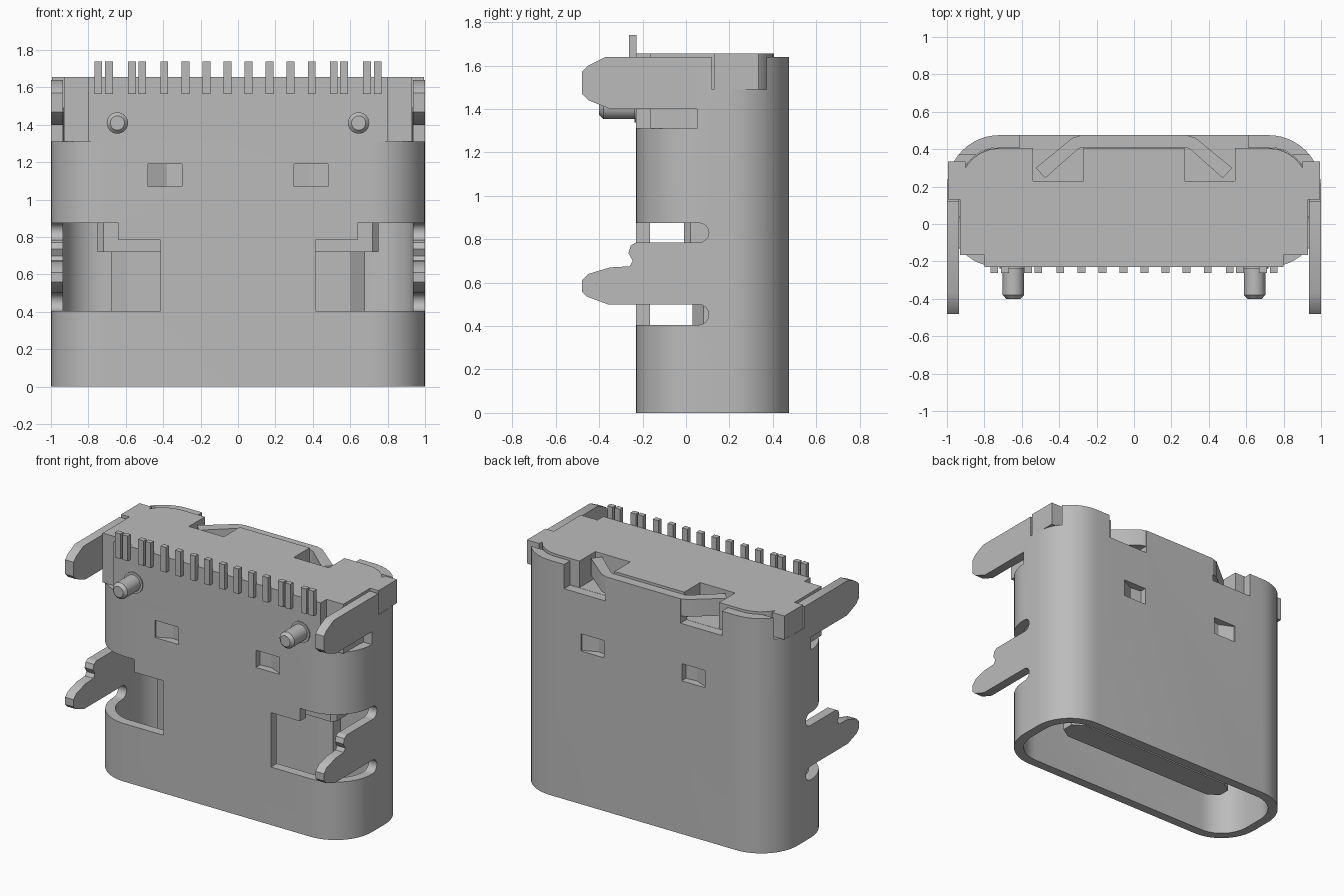
import bpy, bmesh, math

cube = bpy.data.objects.get("Cube")
if cube:
    bpy.data.objects.remove(cube, do_unlink=True)

grey = bpy.data.materials.new("plain grey")
grey.use_nodes = True
colour = (0.5, 0.5, 0.5, 1)
grey.diffuse_color = colour
grey.node_tree.nodes["Principled BSDF"].inputs["Base Color"].default_value = colour

CY, R, WALL = 0.1225, 0.28, 0.065


def finish(name, bm):
    bmesh.ops.recalc_face_normals(bm, faces=bm.faces)
    mesh = bpy.data.meshes.new(name)
    bm.to_mesh(mesh)
    bm.free()
    mesh.materials.append(grey)
    ob = bpy.data.objects.new(name, mesh)
    bpy.context.collection.objects.link(ob)
    return ob


def prism(name, pts, a, b, axis="z"):
    """Extrude a 2D outline from a to b: z uses (x, y), x uses (y, z)."""
    put = (lambda p, h: (p[0], p[1], h)) if axis == "z" else (lambda p, h: (h, p[0], p[1]))
    bm = bmesh.new()
    low = [bm.verts.new(put(p, a)) for p in pts]
    high = [bm.verts.new(put(p, b)) for p in pts]
    bm.faces.new(low)
    bm.faces.new(high)
    n = len(pts)
    for i in range(n):
        j = (i + 1) % n
        bm.faces.new((low[i], low[j], high[j], high[i]))
    return finish(name, bm)


def box(name, x, y, z):
    return prism(name, [(x[0], y[0]), (x[1], y[0]), (x[1], y[1]), (x[0], y[1])], *z)


def section(inset, steps=12):
    """Rounded rectangle of the shell, shrunk by inset."""
    pts = []
    for k, (sx, sy) in enumerate([(1, 1), (-1, 1), (-1, -1), (1, -1)]):
        for i in range(steps + 1):
            a = (k + i / steps) * math.pi / 2
            pts.append((sx * (1 - R) + (R - inset) * math.cos(a),
                        CY + sy * (0.3525 - R) + (R - inset) * math.sin(a)))
    return pts


def activate(ob):
    bpy.ops.object.select_all(action="DESELECT")
    ob.select_set(True)
    bpy.context.view_layer.objects.active = ob


def cut(ob, cutter):
    mod = ob.modifiers.new("cut", "BOOLEAN")
    mod.operation, mod.solver, mod.object = "DIFFERENCE", "EXACT", cutter
    activate(ob)
    bpy.ops.object.modifier_apply(modifier=mod.name)
    bpy.data.objects.remove(cutter, do_unlink=True)


def stadium(y0, y1, z0, z1, steps=8):
    """Slot outline in (y, z), rounded at its far end."""
    r = (z1 - z0) / 2
    arc = [-math.pi / 2 + math.pi * i / steps for i in range(steps + 1)]
    return [(y0, z1), (y0, z0)] + [(y1 - r + r * math.cos(a), z0 + r + r * math.sin(a)) for a in arc]


def sided(side):
    return "left" if side > 0 else "right"


# Metal shell: a hollow rounded tube
shell = prism("shell", section(0), 0, 1.64)
cut(shell, prism("bore", section(WALL), -0.1, 1.8))
cut(shell, box("top_front_cutter", (-1.1, 1.1), (-0.4, 0.05), (1.31, 1.8)))
for s in (1, -1):
    # Front windows wrapping into the side slots
    cut(shell, box("window_cutter", (s * 0.415, s * 1.1), (-0.4, 0.05), (0.405, 0.785)))
    cut(shell, box("window_cutter", (s * 0.64, s * 1.1), (-0.4, 0.05), (0.7, 0.875)))
    for z0, z1 in ((0.405, 0.5), (0.785, 0.875)):
        cut(shell, prism("slot_cutter", stadium(-0.1, 0.105, z0, z1), s * 0.85, s * 1.1, "x"))
    # Seat for the housing wings, and rear notches
    cut(shell, box("wing_cutter", (s * 0.84, s * 1.1), (0.12, 0.37), (1.49, 1.8)))
    cut(shell, box("notch_cutter", (s * 0.29, s * 0.61), (0.3, 0.6), (1.47, 1.8)))
    # Sloped dents, front and back
    for f in (1, -1):
        face = CY + f * 0.3525
        dent = [(0.30, 0.02), (0.30, -0.045), (0.38, -0.055), (0.48, -0.01), (0.48, 0.02)]
        cut(shell, prism("dent_cutter", [(s * x, face + f * d) for x, d in dent], 1.07, 1.19))

# Mounting tabs on the side walls, and bent rear latches
upper = [(0.05, 1.40), (-0.35, 1.40), (-0.45, 1.44), (-0.48, 1.47), (-0.48, 1.57),
         (-0.45, 1.6), (-0.37, 1.64), (0.05, 1.64)]
lower = [(0.05, 0.5), (-0.36, 0.5), (-0.455, 0.535), (-0.48, 0.56), (-0.48, 0.61),
         (-0.45, 0.64), (-0.35, 0.67), (-0.26, 0.675), (-0.245, 0.70), (-0.265, 0.735),
         (-0.255, 0.77), (-0.23, 0.785), (0.05, 0.785)]
latch = [(0.28, 0.475), (0.33, 0.46), (0.525, 0.30), (0.475, 0.245), (0.30, 0.40), (0.28, 0.41)]
for s in (1, -1):
    prism(f"{sided(s)}_upper_tab", upper, s * (1 - WALL), s, "x")
    prism(f"{sided(s)}_lower_tab", lower, s * (1 - WALL), s, "x")
    prism(f"{sided(s)}_latch", [(s * x, y) for x, y in latch], 1.52, 1.64)

# Insulating housing with two rear pockets
half = [(0.8, -0.23), (0.8, -0.165), (0.93, -0.165), (0.93, 0.21)]
half += [(0.72 + 0.21 * math.cos(a), 0.195 + 0.21 * math.sin(a))
         for a in (math.radians(15 * i) for i in range(1, 7))]
half += [(0.54, 0.405), (0.54, 0.23), (0.27, 0.23), (0.27, 0.405)]
prism("housing", half + [(-x, y) for x, y in reversed(half)], 1.31, 1.655)
prism("housing_base", section(WALL + 0.002), 1.28, 1.47)
for s in (1, -1):
    box(f"{sided(s)}_wing", (s * 0.9, s * 0.995), (0.13, 0.335), (1.49, 1.655))

# Inner tongue and its thicker root
tip = [(0.6, 0.03), (0.68, 0.08), (0.68, 0.165), (0.6, 0.215)]
root = [(0.72, -0.01), (0.75, 0.02), (0.75, 0.225), (0.72, 0.255)]
for name, pts, z0, z1 in (("tongue", tip, 0.14, 0.73), ("tongue_root", root, 0.72, 1.3)):
    prism(name, pts + [(-x, y) for x, y in reversed(pts)], z0, z1)

# Contact pins
for i, x in enumerate((0.057, 0.168, 0.281, 0.394, 0.512, 0.567, 0.69, 0.747)):
    for s in (1, -1):
        c = s * x
        box(f"{sided(s)}_pin_{i + 1}", (c - 0.021, c + 0.021), (-0.262, -0.228), (1.565, 1.74))


def peg(name, x, z, steps=32):
    """Turned locating peg pointing to the front."""
    bm = bmesh.new()
    rings = []
    for y, r in ((-0.2, 0.073), (-0.238, 0.073), (-0.238, 0.057), (-0.38, 0.057), (-0.4, 0.038)):
        angles = [2 * math.pi * i / steps for i in range(steps)]
        rings.append([bm.verts.new((x + r * math.cos(a), y, z + r * math.sin(a))) for a in angles])
    for a, b in zip(rings, rings[1:]):
        for i in range(steps):
            j = (i + 1) % steps
            bm.faces.new((a[i], a[j], b[j], b[i]))
    bm.faces.new(rings[0])
    bm.faces.new(rings[-1])
    return finish(name, bm)


for s in (1, -1):
    peg(f"{sided(s)}_peg", s * 0.645, 1.41)

# Smooth curved walls, keep edges sharp
for ob in list(bpy.context.scene.objects):
    if ob.type == "MESH":
        activate(ob)
        bpy.ops.object.shade_smooth_by_angle(angle=math.radians(30))
